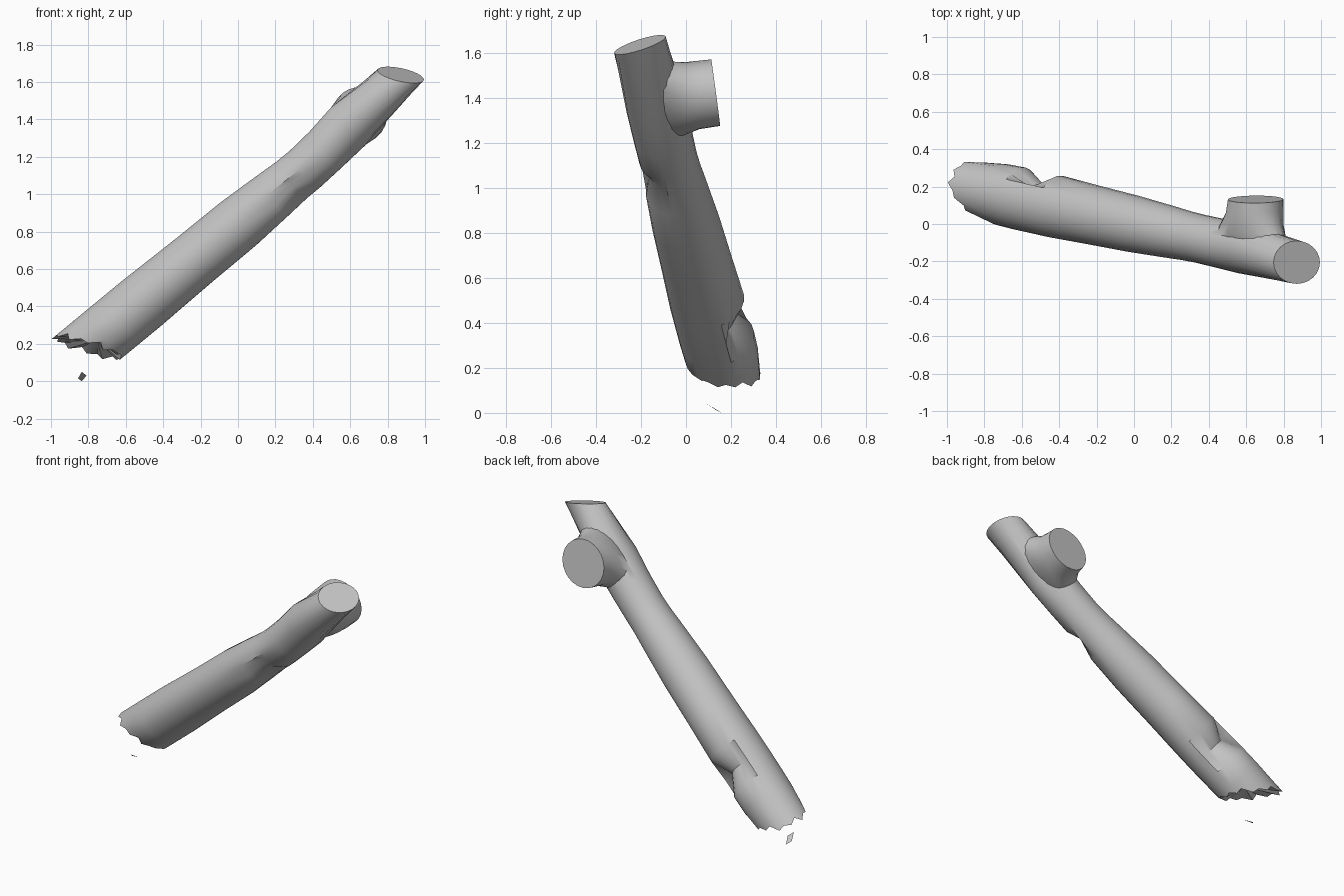
import bpy, bmesh, math
from mathutils import Vector

if "Cube" in bpy.data.objects:
    bpy.data.objects.remove(bpy.data.objects["Cube"])

SIDES = 24
ORIGIN = Vector((0, 0, 0.84))
AXIS = Vector((0.761, -0.17, 0.626)).normalized()   # along the log
SIDE = Vector((0.218, 0.976, 0)).normalized()       # towards the back
UP = AXIS.cross(SIDE).normalized()
if UP.z < 0:
    UP.negate()

grey = bpy.data.materials.new("bark_grey")
grey.diffuse_color = (0.55, 0.55, 0.55, 1)
grey.use_nodes = True
grey.node_tree.nodes["Principled BSDF"].inputs["Base Color"].default_value = grey.diffuse_color


def finish(name, bm):
    bmesh.ops.recalc_face_normals(bm, faces=bm.faces[:])
    mesh = bpy.data.meshes.new(name)
    bm.to_mesh(mesh)
    bm.free()
    mesh.materials.append(grey)
    ob = bpy.data.objects.new(name, mesh)
    bpy.context.collection.objects.link(ob)
    return ob


def ellipse(c, a, b):
    return [Vector(c) + a * math.cos(k * math.tau / SIDES)
            + b * math.sin(k * math.tau / SIDES) for k in range(SIDES)]


def loft(name, rings, start_center=None):
    bm = bmesh.new()
    rows = [[bm.verts.new(p) for p in ring] for ring in rings]
    for r0, r1 in zip(rows, rows[1:]):
        for k in range(SIDES):
            j = (k + 1) % SIDES
            bm.faces.new((r0[k], r0[j], r1[j], r1[k]))
    bm.faces.new(rows[-1])
    if start_center is None:
        bm.faces.new(rows[0])
    else:                                   # recessed, broken end
        c = bm.verts.new(start_center)
        for k in range(SIDES):
            bm.faces.new((c, rows[0][k], rows[0][(k + 1) % SIDES]))
    return finish(name, bm)


# Ragged lower end: length varies around the ring
rings = []
end = []
for k in range(SIDES):
    a = k * math.tau / SIDES
    jag = (0, 0.03, -0.01, 0.015)[k % 4]
    t = -1.06 - 0.11 * math.sin(a) - 0.045 * math.cos(a) + jag
    end.append(ORIGIN + AXIS * t + SIDE * 0.145 * math.cos(a) + UP * 0.16 * math.sin(a))
rings.append(end)

# Log sections: distance, side radius, up radius, lift, dent (from, to, scale)
sections = [
    (-0.93, 0.165, 0.160, 0, None),
    (-0.81, 0.168, 0.160, 0, None),
    (-0.68, 0.168, 0.160, 0, (-50, 50, 0.6)),      # back notch
    (-0.55, 0.168, 0.157, 0, None),
    (-0.30, 0.160, 0.152, 0, None),
    (0.00, 0.152, 0.150, 0, None),
    (0.24, 0.140, 0.137, 0, None),
    (0.38, 0.132, 0.128, 0, (195, 255, 0.76)),     # front underside notch
    (0.47, 0.130, 0.128, 0, None),
    (0.62, 0.132, 0.130, 0.01, None),
    (0.80, 0.135, 0.138, 0.03, None),
]
for t, ru, rv, lift, dent in sections:
    c = ORIGIN + AXIS * t + UP * lift
    ring = ellipse(c, SIDE * ru, UP * rv)
    if dent:
        for k in range(SIDES):
            deg = k * 360 / SIDES
            if dent[0] <= deg <= dent[1] or dent[0] <= deg - 360 <= dent[1]:
                ring[k] = c + (ring[k] - c) * dent[2]
    rings.append(ring)

# Sawn upper end, bent upwards
rings.append(ellipse((0.87, -0.205, 1.638),
                     Vector((0, 0.115, 0.036)), Vector((-0.124, 0, 0.025))))
log = loft("log", rings, ORIGIN + AXIS * -0.99)

# Branch stub growing out of the back, flared at its root
along = Vector((0.77, 0, 0.64))
across = Vector((-0.64, 0, 0.77))
stub = loft("branch_stub", [
    ellipse((0.62, -0.13, 1.385), along * 0.25, across * 0.10),
    ellipse((0.62, -0.06, 1.39), along * 0.225, across * 0.125),
    ellipse((0.63, 0.00, 1.40), along * 0.185, across * 0.142),
    ellipse((0.645, 0.06, 1.415), along * 0.16, across * 0.147),
    ellipse((0.65, 0.132, 1.425), along * 0.15 + Vector((0, -0.012, 0)),
            across * 0.147 + Vector((0, -0.016, 0))),
])

# Merge the stub into the log
bpy.context.view_layer.objects.active = log
mod = log.modifiers.new("join_stub", 'BOOLEAN')
mod.operation = 'UNION'
mod.solver = 'EXACT'
mod.object = stub
bpy.ops.object.modifier_apply(modifier=mod.name)
bpy.data.objects.remove(stub)

bpy.ops.object.select_all(action='DESELECT')
log.select_set(True)
bpy.ops.object.shade_smooth_by_angle(angle=math.radians(38))

# Loose splinter below the broken end
bm = bmesh.new()
bm.faces.new([bm.verts.new(p) for p in (
    (-0.855, 0.13, 0.015), (-0.835, 0.08, 0.05),
    (-0.81, 0.11, 0.03), (-0.835, 0.16, 0.0))])
finish("splinter", bm)
